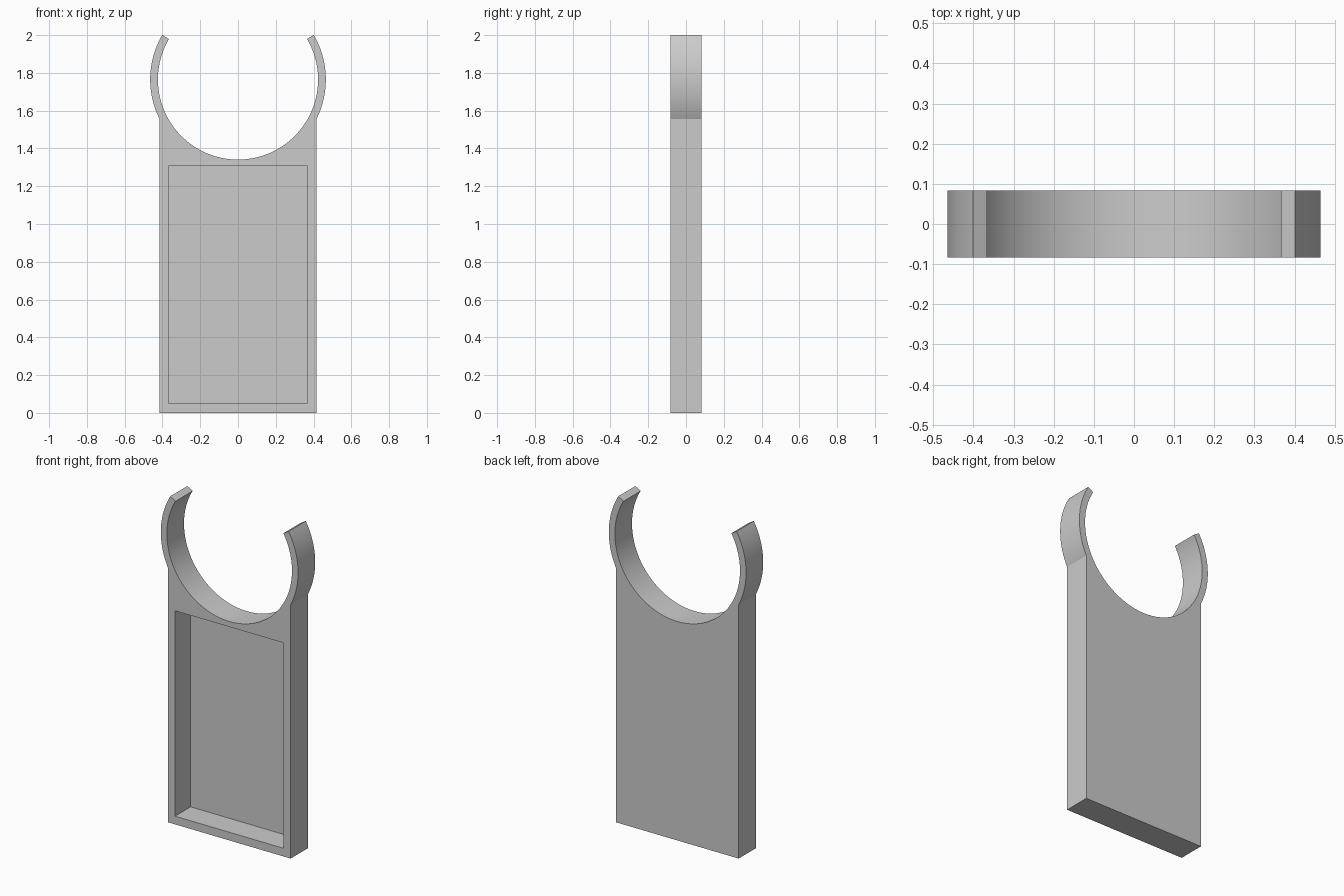
import bpy
import bmesh
from math import asin, cos, pi, radians, sin, sqrt

cube = bpy.data.objects.get("Cube")
if cube:
    bpy.data.objects.remove(cube, do_unlink=True)

HALF_W, HALF_D = 0.415, 0.083
RING_Z, R_IN, R_OUT = 1.765, 0.424, 0.465
TIP = radians(30.4)
POCKET_W, POCKET_LOW, POCKET_HIGH, POCKET_DEPTH = 0.368, 0.05, 1.308, 0.15

grey = bpy.data.materials.new("light_grey")
grey.use_nodes = True
colour = (0.6, 0.6, 0.6, 1)
grey.diffuse_color = colour
grey.node_tree.nodes["Principled BSDF"].inputs["Base Color"].default_value = colour


def arc(radius, start, end, steps):
    """Points on a circle around the clip centre."""
    angles = [start + (end - start) * i / steps for i in range(steps + 1)]
    return [(radius * cos(a), RING_Z + radius * sin(a)) for a in angles]


def prism(name, outline, y_front, y_back):
    """Extrude an x-z outline along y."""
    bm = bmesh.new()
    face = bm.faces.new([bm.verts.new((x, y_front, z)) for x, z in outline])
    extruded = bmesh.ops.extrude_face_region(bm, geom=[face], use_keep_orig=True)
    verts = [v for v in extruded["geom"] if isinstance(v, bmesh.types.BMVert)]
    bmesh.ops.translate(bm, verts=verts, vec=(0, y_back - y_front, 0))
    bmesh.ops.recalc_face_normals(bm, faces=bm.faces)
    mesh = bpy.data.meshes.new(name)
    bm.to_mesh(mesh)
    bm.free()
    mesh.materials.append(grey)
    obj = bpy.data.objects.new(name, mesh)
    bpy.context.collection.objects.link(obj)
    return obj


# Plate and open clip ring share one outline
join = -asin(sqrt(R_OUT ** 2 - HALF_W ** 2) / R_OUT)
right_arm = arc(R_OUT, join, TIP, 24)
opening = arc(R_IN, TIP, -pi - TIP, 96)
left_arm = [(-x, z) for x, z in reversed(right_arm)]
outline = [(-HALF_W, 0), (HALF_W, 0)] + right_arm + opening + left_arm
holder = prism("clip_holder", outline, -HALF_D, HALF_D)

# Rectangular pocket in the front
corners = [(-POCKET_W, POCKET_LOW), (POCKET_W, POCKET_LOW),
           (POCKET_W, POCKET_HIGH), (-POCKET_W, POCKET_HIGH)]
cutter = prism("pocket_cutter", corners, -HALF_D - 0.1, -HALF_D + POCKET_DEPTH)
cutter.hide_render = True
cut = holder.modifiers.new("pocket", "BOOLEAN")
cut.operation, cut.solver, cut.object = "DIFFERENCE", "EXACT", cutter

bpy.ops.object.select_all(action="DESELECT")
holder.select_set(True)
bpy.context.view_layer.objects.active = holder
bpy.ops.object.modifier_apply(modifier=cut.name)
bpy.data.objects.remove(cutter, do_unlink=True)
bpy.ops.object.shade_smooth_by_angle(angle=radians(20))
